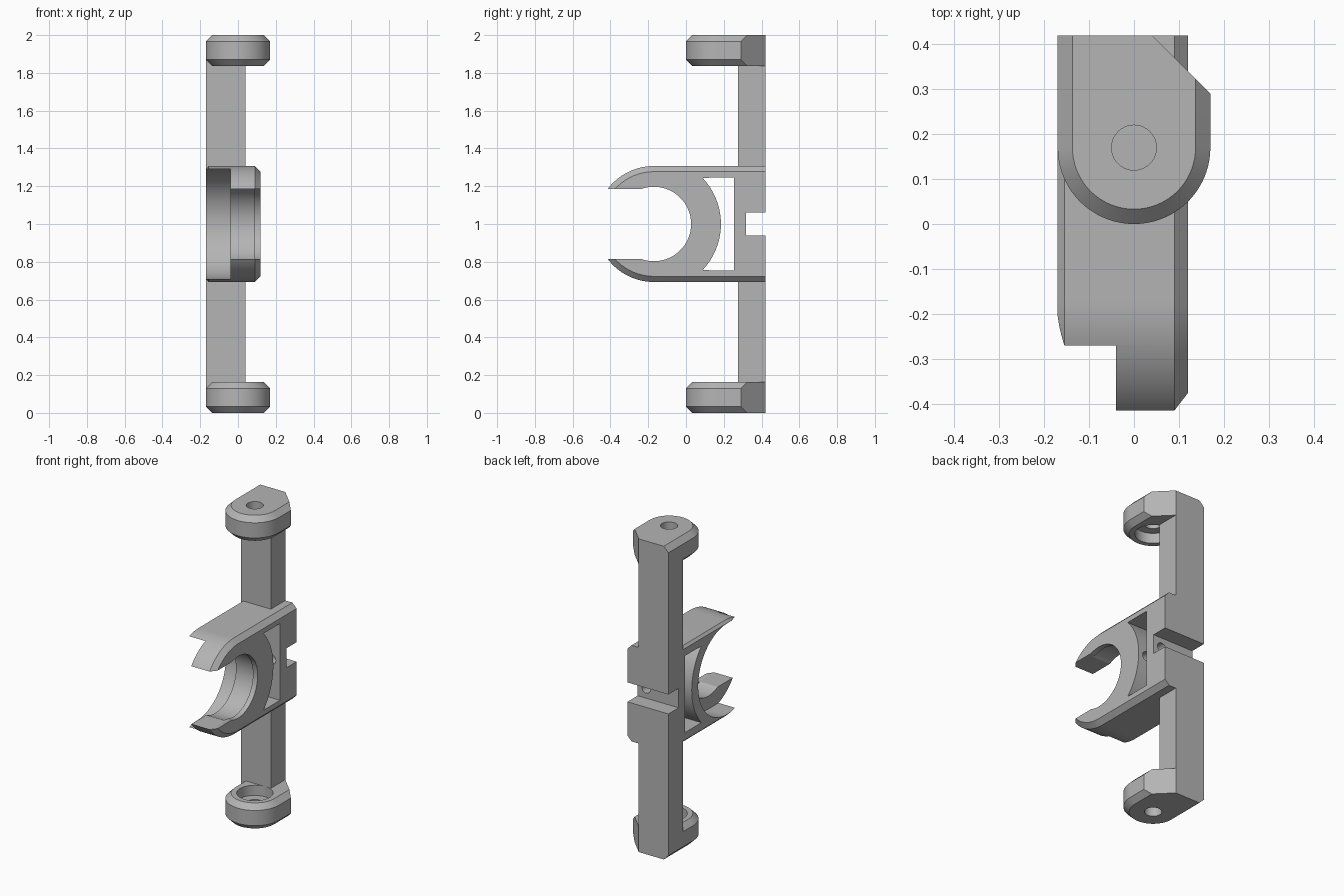
import bpy, bmesh
from math import sin, cos, pi, radians

cube = bpy.data.objects.get("Cube")
if cube:
    bpy.data.objects.remove(cube, do_unlink=True)

grey = bpy.data.materials.new("plain_grey")
grey.use_nodes = True
grey.diffuse_color = (0.46, 0.46, 0.46, 1)
grey.node_tree.nodes["Principled BSDF"].inputs["Base Color"].default_value = grey.diffuse_color


def loft(name, rings):
    """Closed solid through matching rings of points."""
    bm = bmesh.new()
    loops = [[bm.verts.new(p) for p in ring] for ring in rings]
    n = len(loops[0])
    for a, b in zip(loops, loops[1:]):
        for i in range(n):
            j = (i + 1) % n
            bm.faces.new((a[i], a[j], b[j], b[i]))
    bm.faces.new(loops[0])
    bm.faces.new(loops[-1])
    bmesh.ops.recalc_face_normals(bm, faces=bm.faces)
    mesh = bpy.data.meshes.new(name)
    bm.to_mesh(mesh)
    bm.free()
    mesh.materials.append(grey)
    obj = bpy.data.objects.new(name, mesh)
    bpy.context.collection.objects.link(obj)
    return obj


def box(name, x0, x1, y0, y1, z0, z1):
    return loft(name, [[(x0, y0, z), (x1, y0, z), (x1, y1, z), (x0, y1, z)] for z in (z0, z1)])


def place(axis, side, y, t):
    """Point from sideways, y and along-axis positions."""
    return (t, y, side) if axis == "x" else (side, y, t)


def u_shape(name, axis, side, y, y_end, sections, steps=48):
    """Half-round bar: sections are (position on axis, radius)."""
    way = 1 if y_end > y else -1
    rings = []
    for t, r in sections:
        ring = [place(axis, side + r * cos(pi * i / steps),
                      y - way * r * sin(pi * i / steps), t) for i in range(steps + 1)]
        ring += [place(axis, side - r, y_end, t), place(axis, side + r, y_end, t)]
        rings.append(ring)
    return loft(name, rings)


def cylinder(name, axis, centre, r, t0, t1, steps=64):
    """Round cutter; centre holds the two coordinates across the axis."""
    rings = []
    for t in (t0, t1):
        ring = []
        for i in range(steps):
            a = centre[0] + r * cos(2 * pi * i / steps)
            b = centre[1] + r * sin(2 * pi * i / steps)
            ring.append({"x": (t, a, b), "y": (a, t, b), "z": (a, b, t)}[axis])
        rings.append(ring)
    return loft(name, rings)


def cut(obj, *cutters):
    bpy.context.view_layer.objects.active = obj
    for cutter in cutters:
        mod = obj.modifiers.new("cut", "BOOLEAN")
        mod.operation = "DIFFERENCE"
        mod.solver = "EXACT"
        mod.object = cutter
        bpy.ops.object.modifier_apply(modifier=mod.name)
        bpy.data.objects.remove(cutter, do_unlink=True)


def back_notch():
    return box("notch_cutter", -0.5, 0.5, 0.317, 0.6, 0.938, 1.062)


def pin_hole():
    return cylinder("pin_cutter", "y", (0.06, 1.0), 0.03, 0.1, 0.6, 24)


BACK = 0.42
RING_Y = -0.17

# Upright bar
bar = box("upright_bar", -0.17, 0.04, 0.275, BACK, 0.1, 1.9)
cut(bar, back_notch(), pin_hole())

# Chamfered end pads with a bolt hole and an inner counterbore
pads = []
for name, outer, inward in (("bottom_pad", 0, 1), ("top_pad", 2, -1)):
    levels = [(0, 0.137), (0.033, 0.17), (0.13, 0.17), (0.163, 0.137)]
    pad = u_shape(name, "z", 0, 0.17, BACK, [(outer + inward * h, r) for h, r in levels])
    corner = loft("corner_cutter", [[(0.04, BACK, z), (0.24, BACK - 0.2, z),
                                     (0.5, 0.7, z), (0.04, 0.7, z)] for z in (-0.5, 2.5)])
    hole = cylinder("hole_cutter", "z", (0, 0.17), 0.05, outer - 0.3, outer + 0.3, 40)
    bore = cylinder("bore_cutter", "z", (0, 0.17), 0.105, outer + inward * 0.098, outer + inward * 0.3)
    cut(pad, corner, hole, bore)
    pads.append(pad)

# Clip body with rounded front and chamfered sides
clip = u_shape("ring_clip", "x", 1.0, RING_Y, BACK,
               [(-0.17, 0.292), (-0.155, 0.307), (0.09, 0.307), (0.12, 0.277)])

# Window between the ring wall and the back wall
arc = [radians(-43.6 + 87.2 * i / 24) for i in range(25)]
outline = [(RING_Y + 0.355 * cos(a), 1 + 0.355 * sin(a)) for a in arc]
outline += [(0.253, 1.245), (0.253, 0.755)]
window = loft("window_cutter", [[(x, y, z) for y, z in outline] for x in (-0.5, 0.5)])

# Ring bore, inner groove, front mouth and wide side pocket
cut(clip, window,
    cylinder("ring_cutter", "x", (RING_Y, 1.0), 0.197, -0.5, 0.5, 96),
    cylinder("groove_cutter", "x", (RING_Y, 1.0), 0.207, -0.1, 0.087, 96),
    box("mouth_cutter", -0.5, 0.5, -0.8, RING_Y, 0.815, 1.185),
    u_shape("pocket_cutter", "x", 1.0, RING_Y, -0.8, [(-0.5, 0.29), (-0.04, 0.29)]),
    back_notch(), pin_hole())

# Smooth the rounds, keep the edges crisp
for obj in [bar, clip] + pads:
    bpy.ops.object.select_all(action="DESELECT")
    obj.select_set(True)
    bpy.context.view_layer.objects.active = obj
    bpy.ops.object.shade_smooth_by_angle(angle=radians(25))
